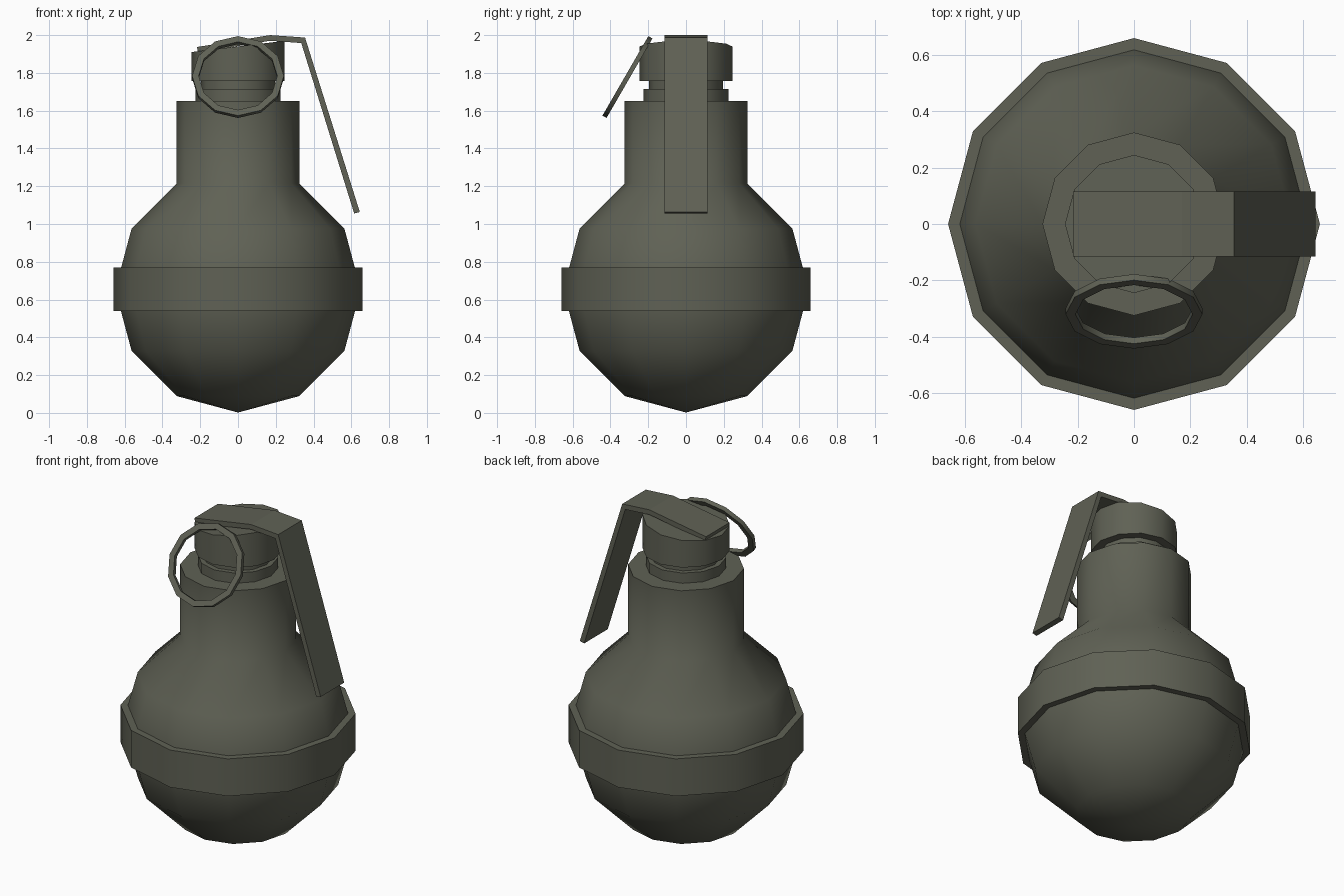
import bpy, bmesh, math
from mathutils import Matrix

if "Cube" in bpy.data.objects:
    bpy.data.objects.remove(bpy.data.objects["Cube"])

SIDES = 12


def make_object(name, bm, smooth=None):
    bmesh.ops.recalc_face_normals(bm, faces=bm.faces)
    mesh = bpy.data.meshes.new(name)
    bm.to_mesh(mesh)
    bm.free()
    obj = bpy.data.objects.new(name, mesh)
    bpy.context.collection.objects.link(obj)
    mat = bpy.data.materials.get("olive_paint") or bpy.data.materials.new("olive_paint")
    mat.diffuse_color = (0.115, 0.12, 0.09, 1)
    mat.use_nodes = True
    mat.node_tree.nodes["Principled BSDF"].inputs["Base Color"].default_value = mat.diffuse_color
    mesh.materials.append(mat)
    if smooth:
        bpy.ops.object.select_all(action='DESELECT')
        obj.select_set(True)
        bpy.context.view_layer.objects.active = obj
        bpy.ops.object.shade_smooth_by_angle(angle=math.radians(smooth))
    return obj


def lathe(name, profile, closed=False, smooth=50):
    """Revolve (radius, z) points around z with a low side count."""
    bm = bmesh.new()
    verts = [bm.verts.new((r, 0, z)) for r, z in profile]
    pairs = list(zip(verts, verts[1:]))
    if closed:
        pairs.append((verts[-1], verts[0]))
    edges = [bm.edges.new(p) for p in pairs]
    bmesh.ops.spin(bm, geom=verts + edges, cent=(0, 0, 0), axis=(0, 0, 1),
                   angle=math.tau, steps=SIDES, use_duplicate=False)
    bmesh.ops.remove_doubles(bm, verts=bm.verts, dist=1e-4)
    return make_object(name, bm, smooth)


# Round body flowing into the neck
R, CZ = 0.65, 0.652
profile = [(R * math.sin(math.radians(a)), CZ - R * math.cos(math.radians(a)))
           for a in range(0, 151, 30)]
profile += [(0.325, 1.652), (0, 1.652)]
lathe("body", profile)

# Belt around the middle
lathe("belt", [(0.60, 0.54), (0.66, 0.54), (0.66, 0.77), (0.60, 0.77)], closed=True)

# Stepped collar under the fuse head
lathe("collar", [(0, 1.64), (0.225, 1.64), (0.225, 1.715), (0.195, 1.715),
                 (0.195, 1.77), (0, 1.77)])

# Fuse head with a top that slopes up toward the lever side
head = lathe("fuse_head", [(0, 1.758), (0.245, 1.758), (0.245, 1.94), (0, 1.94)])
for v in head.data.vertices:
    if v.co.z > 1.9:
        v.co.z += 0.12 * v.co.x

# Bent safety lever
outline = [(-0.217, 1.937), (0.17, 2.0), (0.355, 1.987), (0.645, 1.063),
           (0.615, 1.056), (0.335, 1.958), (0.17, 1.97), (-0.212, 1.907)]
bm = bmesh.new()
front = [bm.verts.new((x, -0.115, z)) for x, z in outline]
back = [bm.verts.new((x, 0.115, z)) for x, z in outline]
n = len(outline)
for i in range(n):
    j = (i + 1) % n
    bm.faces.new((front[i], front[j], back[j], back[i]))
for side in (front, back):
    for i in range(3):
        bm.faces.new((side[i], side[i + 1], side[n - 2 - i], side[n - 1 - i]))
make_object("safety_lever", bm)

# Tilted pull ring with a square section
ring = lathe("pull_ring", [(0.208, -0.0125), (0.243, -0.0125),
                           (0.243, 0.0125), (0.208, 0.0125)], closed=True)
ring.matrix_world = (Matrix.Translation((0, -0.31, 1.778))
                     @ Matrix.Rotation(math.radians(60), 4, 'X'))
